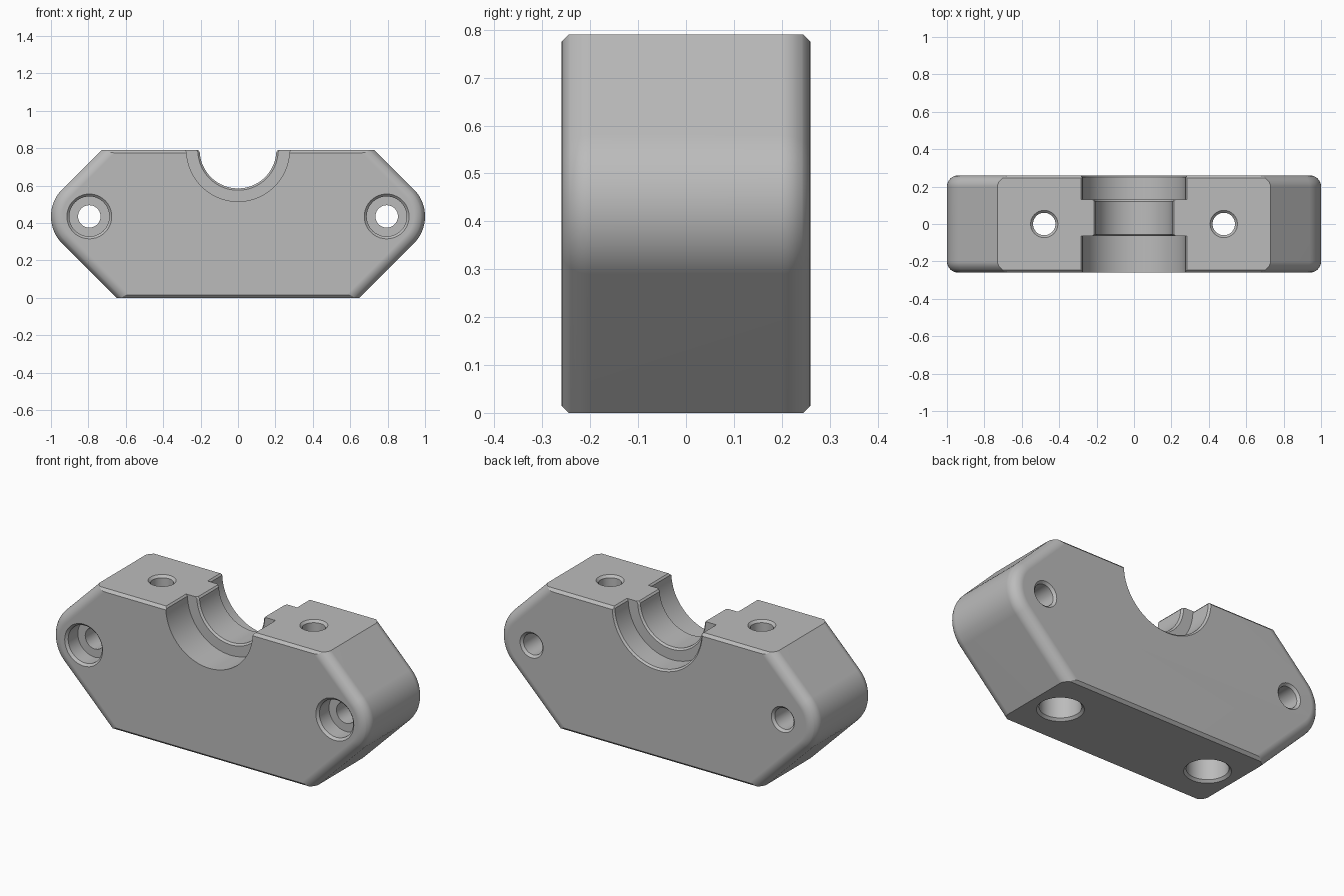
import bpy, bmesh
from math import sin, cos, pi, sqrt
from mathutils import Vector

cube = bpy.data.objects.get("Cube")
if cube:
    bpy.data.objects.remove(cube, do_unlink=True)

HEIGHT, HALF_DEPTH = 0.79, 0.26
EAR_X, EAR_Z, EAR_R = 0.795, 0.435, 0.205
FILLET, CHAMFER = 0.06, 0.015


def loft(name, rings):
    """Skin a list of matching closed rings and cap both ends."""
    bm = bmesh.new()
    loops = [[bm.verts.new(p) for p in ring] for ring in rings]
    n = len(loops[0])
    for a, b in zip(loops, loops[1:]):
        for i in range(n):
            bm.faces.new((a[i], a[(i + 1) % n], b[(i + 1) % n], b[i]))
    bm.faces.new(loops[0])
    bm.faces.new(loops[-1])
    bmesh.ops.recalc_face_normals(bm, faces=bm.faces[:])
    mesh = bpy.data.meshes.new(name)
    bm.to_mesh(mesh)
    bm.free()
    obj = bpy.data.objects.new(name, mesh)
    bpy.context.collection.objects.link(obj)
    return obj


def body_ring(y):
    """Six-sided outline with rounded ears, inset near the front and back."""
    edge = HALF_DEPTH - abs(y)
    t = max(0, FILLET - edge)
    inset = FILLET - sqrt(max(0, FILLET ** 2 - t ** 2))
    c = max(0, CHAMFER - edge)
    r = EAR_R - inset
    reach = r * sqrt(2)
    low, high = c, HEIGHT - c
    half = [(EAR_X - EAR_Z + reach + low, low)]
    for i in range(17):
        a = -pi / 4 + i * pi / 32
        half.append((EAR_X + r * cos(a), EAR_Z + r * sin(a)))
    half.append((EAR_X + EAR_Z + reach - high, high))
    return [(x, y, z) for x, z in half] + [(-x, y, z) for x, z in reversed(half)]


def bore_ring(r, y, steps=48, lip=0.01):
    """Half round channel section with a small lip chamfer at the top."""
    start = lip / r
    pts = [(-r - lip, 0.1), (-r - lip, 0.002)]
    for i in range(steps + 1):
        a = pi + start + (pi - 2 * start) * i / steps
        pts.append((r * cos(a), r * sin(a)))
    pts += [(r + lip, 0.002), (r + lip, 0.1)]
    return [(x, y, HEIGHT + z) for x, z in pts]


def round_cutter(profile, origin, axis, steps=40):
    """Turned cutter from (radius, distance) pairs along the y or z axis."""
    rings = []
    for r, d in profile:
        ring = []
        for i in range(steps):
            u, v = r * cos(2 * pi * i / steps), r * sin(2 * pi * i / steps)
            ring.append(Vector((u, d, v) if axis == "y" else (u, v, d)) + Vector(origin))
        rings.append(ring)
    return loft("hole_cutter", rings)


def screw_profile(start, end, depth):
    """Counterbored hole with chamfered mouths at both ends."""
    c = 0.013
    return [(0.12, start - 0.05), (0.12, start), (0.107, start + c),
            (0.107, start + depth), (0.06, start + depth),
            (0.06, end - c), (0.073, end), (0.073, end + 0.05)]


# Main block
steps = 8
ys = [-HALF_DEPTH + FILLET * (1 - cos(pi / 2 * i / steps)) for i in range(steps + 1)]
ys = [-HALF_DEPTH + FILLET * (1 - sin(pi / 2 * (1 - i / steps))) for i in range(steps + 1)]
ys = sorted(set(ys + [CHAMFER - HALF_DEPTH]))
ys += [-y for y in reversed(ys)]
body = loft("clamp_block", [body_ring(y) for y in ys])

# Stepped half-round channel with a central ridge
bore = [(0.275, -0.3), (0.275, -0.065), (0.215, -0.065), (0.205, -0.055),
        (0.205, 0.12), (0.215, 0.13), (0.275, 0.13), (0.275, 0.25),
        (0.285, 0.26), (0.285, 0.3)]
cutters = [loft("bore_cutter", [bore_ring(r, y) for r, y in bore])]

# Counterbored screw holes: front to back in the ears, bottom to top in the block
for side in (-1, 1):
    cutters.append(round_cutter(screw_profile(-HALF_DEPTH, HALF_DEPTH, 0.1),
                                (side * EAR_X, 0, EAR_Z), "y"))
    cutters.append(round_cutter(screw_profile(0, HEIGHT, 0.16),
                                (side * 0.48, 0, 0), "z"))

bpy.ops.object.select_all(action="DESELECT")
bpy.context.view_layer.objects.active = body
body.select_set(True)
for cutter in cutters:
    cutter.hide_render = True
    mod = body.modifiers.new("cut", "BOOLEAN")
    mod.operation, mod.solver, mod.object = "DIFFERENCE", "EXACT", cutter
    bpy.ops.object.modifier_apply(modifier=mod.name)
    bpy.data.objects.remove(cutter, do_unlink=True)

# Grey finish, smooth curves and crisp edges
grey = bpy.data.materials.new("plain_grey")
grey.use_nodes = True
colour = (0.5, 0.5, 0.5, 1)
grey.diffuse_color = colour
grey.node_tree.nodes["Principled BSDF"].inputs["Base Color"].default_value = colour
body.data.materials.clear()
body.data.materials.append(grey)
bpy.ops.object.shade_smooth_by_angle(angle=pi / 6)
weighted = body.modifiers.new("clean_normals", "WEIGHTED_NORMAL")
weighted.keep_sharp = True
